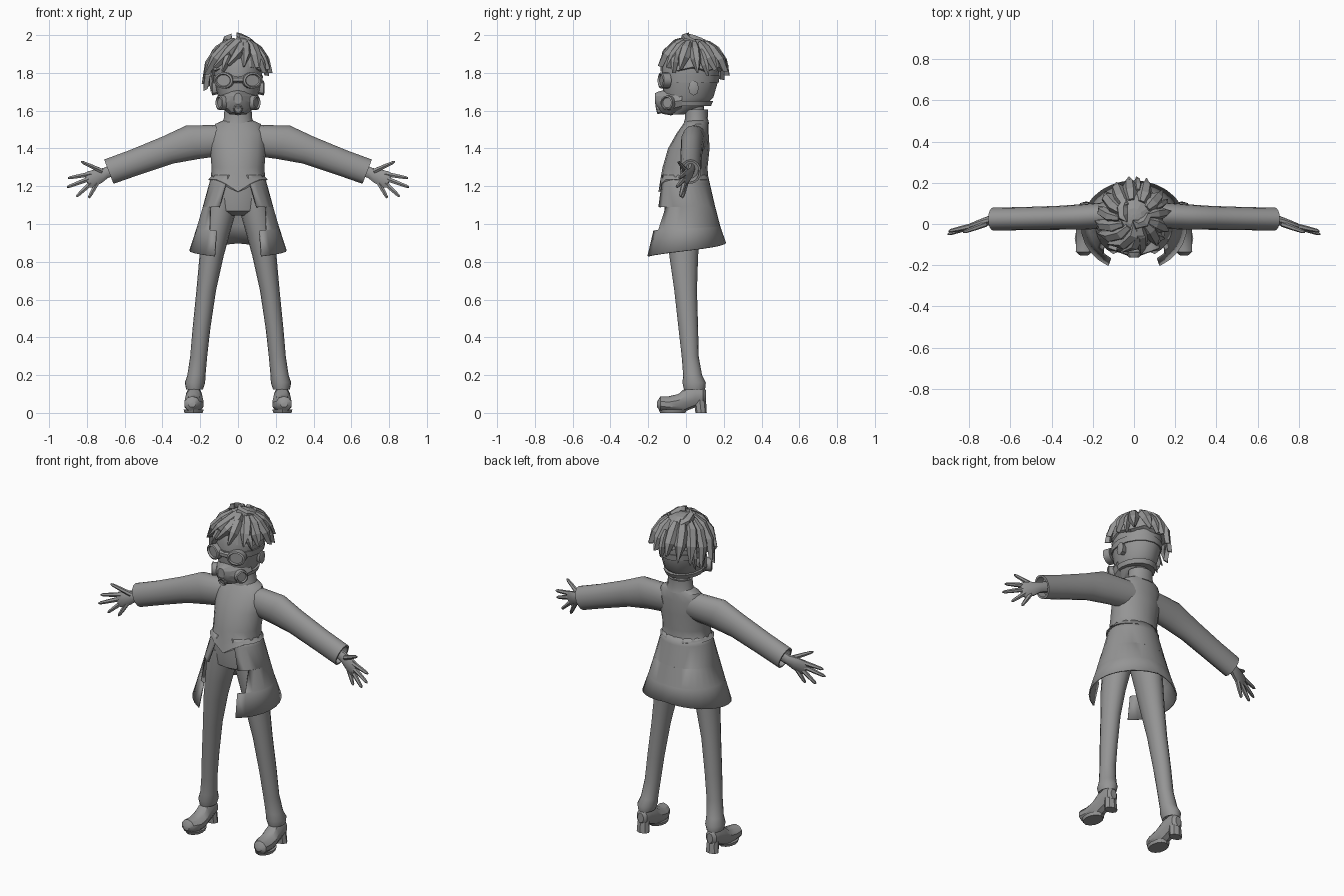
import bpy, bmesh, math
from mathutils import Vector as V

grey = bpy.data.materials.new("plain_grey")
grey.diffuse_color = (0.3, 0.3, 0.3, 1)


def finish(name, bm, mirror=False, smooth=35, thick=0):
    bmesh.ops.recalc_face_normals(bm, faces=bm.faces)
    me = bpy.data.meshes.new(name)
    bm.to_mesh(me)
    bm.free()
    me.materials.append(grey)
    ob = bpy.data.objects.new(name, me)
    bpy.context.collection.objects.link(ob)
    bpy.context.view_layer.objects.active = ob
    ob.select_set(True)
    if smooth:
        bpy.ops.object.shade_smooth_by_angle(angle=math.radians(smooth))
    ob.select_set(False)
    if mirror:
        ob.modifiers.new("mirror", 'MIRROR')
    if thick:
        s = ob.modifiers.new("thickness", 'SOLIDIFY')
        s.thickness = thick
    return ob


def ring(c, u, v, n=16):
    """Ellipse of n points around c spanned by half axes u and v."""
    return [V(c) + V(u) * math.sin(2 * math.pi * i / n) + V(v) * math.cos(2 * math.pi * i / n)
            for i in range(n)]


def add_loft(bm, rings, closed=True, caps=True):
    rows = [[bm.verts.new(p) for p in r] for r in rings]
    n = len(rows[0])
    for a, b in zip(rows, rows[1:]):
        for i in range(n if closed else n - 1):
            j = (i + 1) % n
            bm.faces.new((a[i], a[j], b[j], b[i]))
    if caps:
        bm.faces.new(rows[0])
        bm.faces.new(rows[-1][::-1])


def loft(name, rings, caps=True, **kw):
    bm = bmesh.new()
    add_loft(bm, rings, caps=caps)
    return finish(name, bm, **kw)


def level(z, y, ry, rx, x=0, n=16):
    """Horizontal ring starting at the front."""
    return ring((x, y, z), (rx, 0, 0), (0, -ry, 0), n)


def disc(name, c, axis, u, v, depth, n=14):
    """Short cylinder with a recessed front, mirrored."""
    c, a = V(c), V(axis).normalized()
    steps = [(0, 1), (depth, 1), (depth + .004, .8), (depth - .006, .7)]
    loft(name, [ring(c + a * d, V(u) * s, V(v) * s, n) for d, s in steps], mirror=True)


# Head and neck
loft("head", [level(*r) for r in [
    (1.58, -.05, .04, .045), (1.62, -.01, .10, .082), (1.67, .015, .13, .105),
    (1.75, .02, .148, .122), (1.83, .025, .152, .13), (1.90, .03, .135, .115),
    (1.945, .035, .10, .085), (1.965, .04, .04, .04)]])
loft("neck", [level(1.5, .06, .05, .055), level(1.66, .04, .05, .055)])
loft("collar", [level(1.53, .055, .068, .085), level(1.56, .055, .06, .075),
                level(1.605, .055, .062, .072), level(1.60, .055, .052, .062)])

# Coat body with a pointed, zigzag hem
torso = [level(*r) for r in [
    (1.55, .058, .055, .075), (1.53, .052, .066, .12), (1.48, .035, .085, .15),
    (1.40, .015, .11, .148), (1.30, -.005, .119, .14), (1.25, -.008, .125, .143),
    (1.21, -.012, .134, .158)]]
for i, p in enumerate(torso[-1]):
    p.z = {0: 1.17, 1: 1.21, 15: 1.21, 8: 1.21}.get(i, 1.235)
loft("coat_body", torso)

# Flared coat skirt, open at the front with a stepped edge
bm = bmesh.new()
rows = []
for z, ex in [(1.26, .045), (1.215, .065), (1.09, .10), (1.09, .148), (.97, .152),
              (.965, .115), (.83, .125)]:
    f = (1.26 - z) / .43
    rx, yc, ry = .14 + .118 * f, -.008 - .002 * f, .124 + .098 * f
    a0 = math.asin(ex / rx)
    row = []
    for k in range(13):
        a = a0 + (math.pi - a0) * k / 12
        y = yc - ry * math.cos(a)
        row.append(V((rx * math.sin(a), y, z + .07 * f ** 3 * k / 12)))
    row[-1].x = 0
    rows.append(row)
add_loft(bm, rows, closed=False, caps=False)
finish("coat_skirt", bm, mirror=True, thick=.008)

# Sleeves, with a hollow cuff
d = V((.36, 0, .93))
arm = [(.08, .045, 1.445, .085, .065), (.24, .035, 1.433, .095, .062), (.37, .03, 1.392, .077, .058),
       (.55, .026, 1.325, .07, .056), (.684, .024, 1.277, .069, .056),
       (.684, .024, 1.277, .058, .045), (.64, .024, 1.293, .055, .042)]
loft("sleeve", [ring((x, y, z), d * h, (0, w, 0)) for x, y, z, h, w in arm], mirror=True)

# Hands: palm and five tapering digits
loft("palm", [ring((x, y, z), d * h, (.2 * w, w, 0), 10) for x, y, z, h, w in [
    (.64, .024, 1.293, .032, .024), (.70, .018, 1.27, .03, .022), (.74, .005, 1.253, .042, .02),
    (.785, -.01, 1.235, .046, .016), (.80, -.015, 1.228, .038, .01)]], mirror=True)
bm = bmesh.new()
for b, t in [((.72, .0, 1.28), (.83, -.04, 1.33)), ((.78, -.008, 1.265), (.90, -.035, 1.243)),
             ((.785, -.01, 1.24), (.905, -.05, 1.195)), ((.78, -.01, 1.215), (.855, -.03, 1.145)),
             ((.745, .0, 1.22), (.79, -.02, 1.138))]:
    b, t = V(b), V(t)
    a = (t - b).normalized()
    u = a.cross(V((0, 1, 0))).normalized()
    w = a.cross(u)
    add_loft(bm, [ring(b.lerp(t, s), u * r, w * r, 6)
                  for s, r in [(0, .014), (.5, .012), (.9, .009), (1, .004)]])
finish("fingers", bm, mirror=True)

# Trousers
loft("hips", [level(1.25, -.01, .105, .125), level(1.15, -.012, .11, .145),
              level(1.07, -.012, .10, .14), level(1.045, -.012, .06, .09)])
loft("trouser_leg", [level(z, y, ry, rx, x) for z, y, ry, rx, x in [
    (1.15, -.012, .095, .07, .08), (1.05, -.012, .095, .083, .098), (.95, -.012, .085, .075, .118),
    (.83, -.012, .076, .064, .14), (.65, -.002, .06, .052, .168), (.45, .012, .052, .047, .193),
    (.30, .022, .045, .045, .208), (.20, .035, .05, .048, .22), (.16, .043, .062, .054, .228),
    (.125, .045, .056, .045, .23), (.15, .045, .04, .035, .23)]], mirror=True)

# Shoes: upper lofted toe to heel, ankle and heel block
loft("shoe", [ring((.233 + .01 * (y < -.1), y, (lo + hi) / 2), (w, 0, 0), (0, 0, (hi - lo) / 2), 10)
              for y, lo, hi, w in [
    (-.153, .03, .06, .02), (-.135, .008, .088, .042), (-.09, .0, .088, .052),
    (-.04, .002, .10, .052), (.0, .01, .135, .046), (.05, .03, .15, .042),
    (.09, .04, .14, .036), (.105, .06, .12, .02)]], mirror=True)
loft("shoe_heel", [level(0, .08, .03, .04, .233, 8), level(.05, .075, .032, .036, .233, 8),
                   level(.09, .07, .03, .034, .233, 8)], mirror=True)
loft("shoe_sole", [level(0, -.07, .066, .048, .235, 12),
                   level(.018, -.07, .075, .053, .235, 12)], mirror=True)

# Breathing mask with side filters, valve and strap
loft("mask", [ring((0, y, z), (rx, 0, 0), (0, 0, rz), 12) for y, z, rx, rz in [
    (-.02, 1.655, .112, .06), (-.08, 1.645, .095, .07), (-.125, 1.645, .062, .062),
    (-.15, 1.655, .038, .045), (-.163, 1.665, .022, .028)]], smooth=20)
disc("mask_filter", (.07, -.085, 1.642), (.85, -.5, 0), (.019, .032, 0), (0, 0, .038), .035)
disc("mask_valve", (0, -.125, 1.615), (0, -1, -.25), (.026, 0, 0), (0, -.006, .026), .03, 8)
loft("mask_strap", [level(1.625, .01, .112, .092), level(1.625, .01, .122, .102),
                    level(1.65, .012, .132, .109), level(1.65, .012, .12, .10)])

# Goggles
loft("goggle_strap", [level(1.75, .02, .14, .115), level(1.75, .02, .154, .129),
                      level(1.785, .022, .156, .132), level(1.785, .022, .14, .115)])
disc("goggle_lens", (.065, -.095, 1.76), (.35, -1, 0), (.05, .0175, 0), (0, 0, .043), .04)
loft("goggle_bridge", [ring((x, -.128, 1.765), (0, .015, 0), (0, 0, .018), 6) for x in (-.03, .03)])

# Ears
loft("ear", [ring((x, .04, 1.72), (0, r * .7, 0), (0, 0, r), 8)
             for x, r in [(.10, .03), (.135, .04), (.14, .025)]], mirror=True)

# Hair: faceted cap and overlapping tapered locks
C = V((0, .035, 1.80))


def scalp(az, el, k=1.0):
    a, e = math.radians(az), math.radians(el)
    return C + V((.14 * math.sin(a) * math.cos(e), -.158 * math.cos(a) * math.cos(e),
                  .175 * math.sin(e))) * k


loft("hair_cap", [[scalp(i * 30, el + (0 if el > 10 else 6 * (i % 2)), k) for i in range(12)]
                  for el, k in [(2, .9), (4, 1.03), (30, 1.06), (55, 1.06), (75, 1.04), (86, 1.03)]],
     smooth=0)
bm = bmesh.new()
locks = [  # start azimuth, start elevation, end azimuth, end elevation, half width, flare
    (40, 78, -20, 12, .035, 1.10), (30, 70, 12, 10, .03, 1.12), (60, 65, 42, 8, .035, 1.12),
    (20, 80, -48, 8, .035, 1.18), (75, 60, 70, 5, .035, 1.20), (95, 60, 98, 0, .03, 1.22),
    (-30, 70, -68, -2, .035, 1.28), (-60, 65, -85, -14, .032, 1.32), (-85, 60, -105, -20, .03, 1.26),
    (-110, 65, -128, -14, .035, 1.22), (-140, 65, -150, -10, .035, 1.16), (-170, 60, -172, -2, .035, 1.16),
    (150, 60, 160, 2, .035, 1.18), (120, 60, 130, 4, .035, 1.2), (-20, 40, -30, 2, .022, 1.14),
    (50, 45, 58, 0, .022, 1.18), (-70, 30, -76, -22, .02, 1.36), (110, 40, 115, -4, .02, 1.2),
    (-120, 30, -116, -26, .02, 1.18), (170, 40, 176, -4, .022, 1.15),
    (100, 60, -20, 84, .03, 1.15), (-150, 55, -60, 76, .03, 1.14)]
for a0, e0, a1, e1, w, k in locks:
    rings = []
    for s, ws in [(0, .6), (.3, 1), (.65, .9), (1, .12)]:
        kk = 1.04 + .05 * math.sin(s * math.pi) + (k - 1.04) * s ** 2
        p, q = (scalp(a0 + (a1 - a0) * t, e0 + (e1 - e0) * t, kk) for t in (s, s + .03))
        out = (p - C).normalized()
        side = (q - p).cross(out).normalized() * w * ws
        rings.append([p + side - out * .012, p + side * .5 + out * .014,
                      p - side * .5 + out * .014, p - side - out * .012])
    add_loft(bm, rings)
finish("hair_locks", bm, smooth=0)
